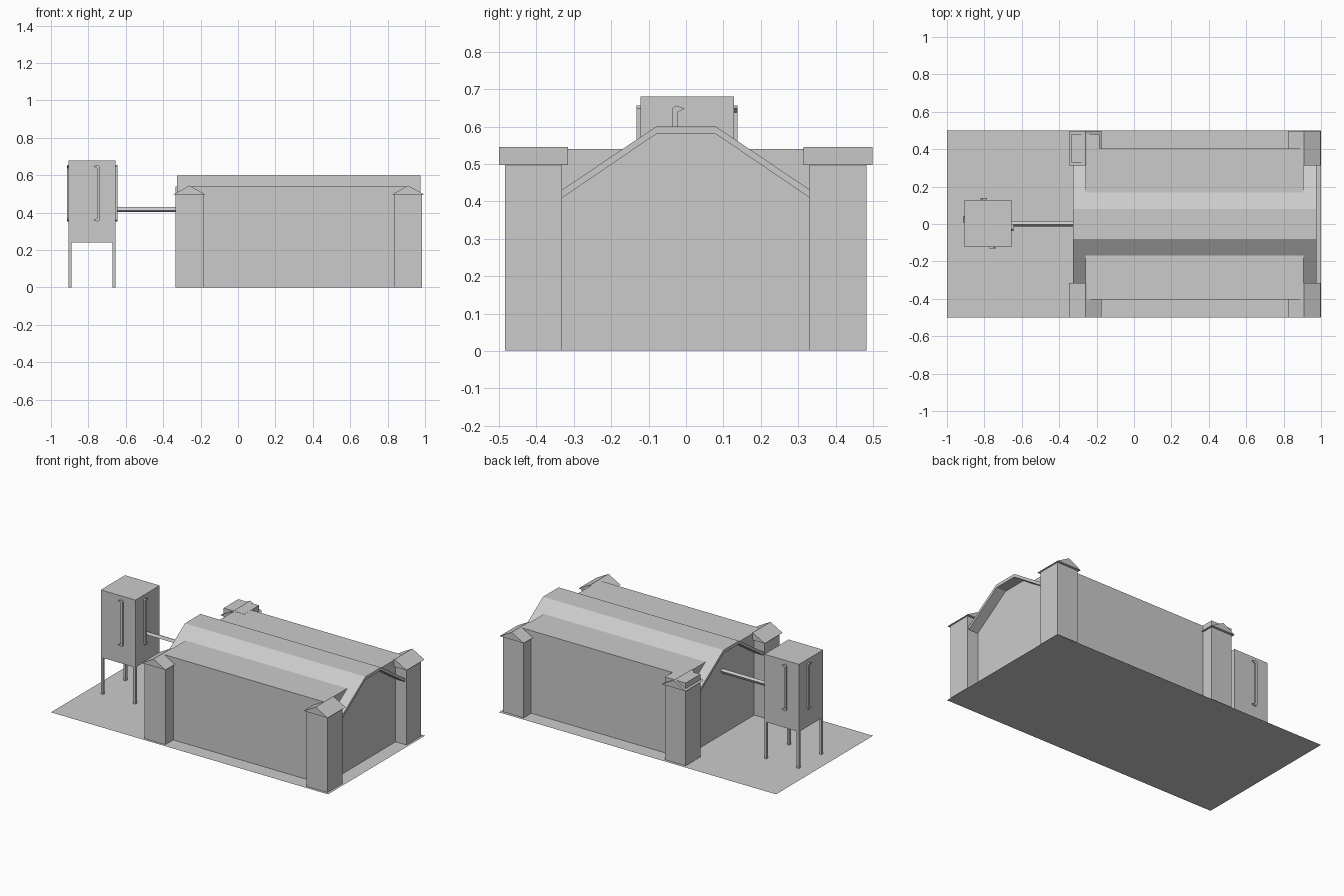
import bpy
import bmesh
from math import pi
from mathutils import Matrix, Vector

default = bpy.data.objects.get("Cube")
if default:
    bpy.data.objects.remove(default, do_unlink=True)

GREY = (0.6, 0.6, 0.6, 1.0)
mat = bpy.data.materials.new("plain_grey")
mat.use_nodes = True
mat.diffuse_color = GREY
mat.node_tree.nodes["Principled BSDF"].inputs["Base Color"].default_value = GREY


def finish(name, bm):
    bmesh.ops.recalc_face_normals(bm, faces=bm.faces)
    mesh = bpy.data.meshes.new(name)
    bm.to_mesh(mesh)
    bm.free()
    mesh.materials.append(mat)
    obj = bpy.data.objects.new(name, mesh)
    bpy.context.collection.objects.link(obj)
    return obj


def box(name, lo, hi):
    lo, hi = Vector(lo), Vector(hi)
    bm = bmesh.new()
    place = Matrix.Translation((lo + hi) / 2) @ Matrix.Diagonal((hi - lo).to_4d())
    bmesh.ops.create_cube(bm, size=1, matrix=place)
    return finish(name, bm)


def prism(name, outline, start, shift):
    """Extrude a closed outline, given as 2D points mapped by start, along shift."""
    bm = bmesh.new()
    face = bm.faces.new([bm.verts.new(start(a, b)) for a, b in outline])
    moved = bmesh.ops.extrude_face_region(bm, geom=[face], use_keep_orig=True)
    verts = [v for v in moved["geom"] if isinstance(v, bmesh.types.BMVert)]
    bmesh.ops.translate(bm, verts=verts, vec=shift)
    return finish(name, bm)


def mirrored(half):
    return half + [(-a, b) for a, b in reversed(half)]


# Ground sheet
bm = bmesh.new()
bmesh.ops.create_grid(bm, x_segments=1, y_segments=1, size=1,
                      matrix=Matrix.Diagonal((1, 0.5, 1, 1)))
ground = finish("ground", bm)

# Hall with flat side roofs and gabled ends
hall = mirrored([(-0.403, 0.001), (-0.403, 0.54), (-0.14, 0.54), (-0.08, 0.58)])
prism("hall", hall, lambda y, z: (-0.26, y, z), (1.167, 0, 0))

# Raised roof shell running the length of the hall
upper = mirrored([(-0.333, 0.43), (-0.08, 0.6)])
lower = mirrored([(-0.333, 0.408), (-0.08, 0.58)])
prism("raised_roof", upper + lower[::-1], lambda y, z: (-0.327, y, z), (1.303, 0, 0))

# Corner towers with gabled caps
for side, x in (("right", -0.26), ("left", 0.91)):
    for end, y in (("front", -0.408), ("back", 0.406)):
        top = 0.541 if (side, end) == ("right", "back") else 0.497
        box(f"{end}_{side}_tower", (x - 0.075, y - 0.076, 0.001), (x + 0.075, y + 0.076, top))
        gable = [(-0.087, 0.497), (0.087, 0.497), (0, 0.545)]
        prism(f"{end}_{side}_cap", gable,
              lambda a, z: (x + a, y - 0.092, z), (0, 0.184, 0))

# Tank on four legs
TX, TY, R = -0.78, 0.003, 0.125
box("tank", (TX - R, TY - R, 0.24), (TX + R, TY + R, 0.68))
for i in (-1, 1):
    for j in (-1, 1):
        cx, cy = TX + i * (R - 0.008), TY + j * (R - 0.008)
        box("tank_leg", (cx - 0.008, cy - 0.008, 0.001), (cx + 0.008, cy + 0.008, 0.245))

# Upright rails on the four tank faces, with small pointed ends
rail = [(0.04, 0.36), (0.04, 0.648), (0.03, 0.656), (0.006, 0.648),
        (0.026, 0.638), (0.026, 0.37), (0.006, 0.36), (0.03, 0.352)]
for k in range(4):
    flip = -1 if k % 2 else 1
    obj = prism("tank_rail", [(a * flip, b) for a, b in rail],
                lambda a, z: (a, -R - 0.01, z), (0, 0.012, 0))
    obj.matrix_world = Matrix.Translation((TX, TY, 0)) @ Matrix.Rotation(k * pi / 2, 4, 'Z')

# Tilted square pipe from tank to hall
pipe = box("pipe", (-0.2, -0.01, -0.01), (0.2, 0.01, 0.01))
pipe.location = (-0.458, 0.001, 0.417)
pipe.rotation_euler.x = -0.45
